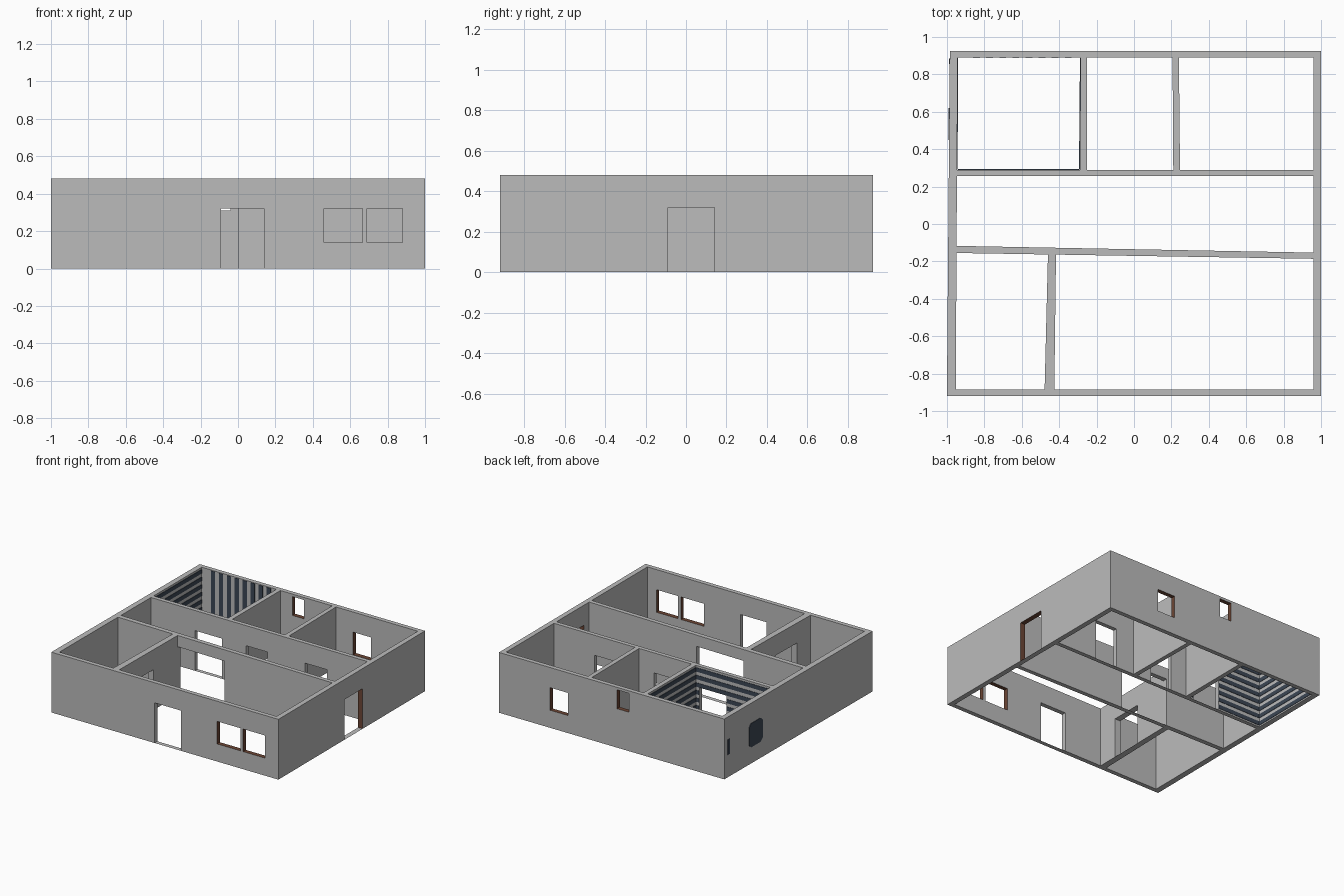
import bpy, bmesh

if "Cube" in bpy.data.objects:
    bpy.data.objects.remove(bpy.data.objects["Cube"])

H = 0.48


def material(name, rgb):
    m = bpy.data.materials.new(name)
    m.diffuse_color = (*rgb, 1)
    m.use_nodes = True
    m.node_tree.nodes["Principled BSDF"].inputs["Base Color"].default_value = m.diffuse_color
    return m


GREY = material("wall grey", (0.5, 0.5, 0.5))
BROWN = material("frame brown", (0.15, 0.06, 0.035))
NAVY = material("dark slate", (0.045, 0.062, 0.09))


def finish(bm, name, mats):
    bmesh.ops.remove_doubles(bm, verts=bm.verts, dist=1e-5)
    me = bpy.data.meshes.new(name)
    bm.to_mesh(me)
    bm.free()
    for m in mats:
        me.materials.append(m)
    ob = bpy.data.objects.new(name, me)
    bpy.context.collection.objects.link(ob)
    return ob


def wall(name, axis, u0, u1, start, end, openings=(), caps=False):
    """Wall along an axis; start/end are its (low, high) sides at u0/u1.
    openings: (from, to, z0, z1, brown_reveal)"""
    us = sorted({u0, u1, *(o[0] for o in openings), *(o[1] for o in openings)})
    zs = sorted({0, H, *(o[2] for o in openings), *(o[3] for o in openings)})

    def pt(u, side, z):
        t = (u - u0) / (u1 - u0)
        v = start[side] + t * (end[side] - start[side])
        return (u, v, z) if axis == "x" else (v, u, z)

    def hole(i, k):
        if not (0 <= i < len(us) - 1 and 0 <= k < len(zs) - 1):
            return None
        u, z = (us[i] + us[i + 1]) / 2, (zs[k] + zs[k + 1]) / 2
        return next((o for o in openings if o[0] < u < o[1] and o[2] < z < o[3]), None)

    bm = bmesh.new()

    def face(pts, mat=0):
        if axis == "y":
            pts = pts[::-1]
        bm.faces.new([bm.verts.new(p) for p in pts]).material_index = mat

    for i in range(len(us) - 1):
        for k in range(len(zs) - 1):
            a, b, c, d = us[i], us[i + 1], zs[k], zs[k + 1]
            bottom = [pt(a, 0, c), pt(a, 1, c), pt(b, 1, c), pt(b, 0, c)]
            if hole(i, k):
                if k == 0:
                    face(bottom)          # flat threshold strip
                continue
            face([pt(a, 0, c), pt(b, 0, c), pt(b, 0, d), pt(a, 0, d)])
            face([pt(b, 1, c), pt(a, 1, c), pt(a, 1, d), pt(b, 1, d)])
            sides = (
                (i, k - 1, k == 0, bottom),
                (i, k + 1, k == len(zs) - 2,
                 [pt(a, 0, d), pt(b, 0, d), pt(b, 1, d), pt(a, 1, d)]),
                (i - 1, k, caps and i == 0,
                 [pt(a, 1, c), pt(a, 0, c), pt(a, 0, d), pt(a, 1, d)]),
                (i + 1, k, caps and i == len(us) - 2,
                 [pt(b, 0, c), pt(b, 1, c), pt(b, 1, d), pt(b, 0, d)]),
            )
            for ni, nk, outer, pts in sides:
                o = hole(ni, nk)
                if o or outer:
                    face(pts, 1 if o and o[4] else 0)
    return finish(bm, name, [GREY, BROWN])


# outer walls
wall("front_wall", "x", -1, 1, (-0.92, -0.885), (-0.92, -0.885),
     [(-0.09, 0.14, 0, 0.32, False), (0.46, 0.665, 0.14, 0.32, True),
      (0.69, 0.88, 0.14, 0.32, True)], True)
wall("back_wall", "x", -0.985, 1, (0.89, 0.925), (0.89, 0.925),
     [(-0.145, -0.04, 0.31, 0.46, True), (0.39, 0.55, 0.14, 0.32, True)], True)
wall("right_wall", "y", -0.885, 0.89, (0.96, 1.0), (0.96, 1.0),
     [(-0.09, 0.14, 0, 0.32, True)])
wall("left_wall", "y", -0.885, 0.89, (-1.0, -0.953), (-0.985, -0.943))

# inner walls
wall("rear_corridor_wall", "x", -0.947, 0.96, (0.257, 0.29), (0.257, 0.29),
     [(-0.56, -0.32, 0, 0.32, False), (-0.11, 0.08, 0, 0.32, False),
      (0.41, 0.605, 0, 0.32, False)])
wall("front_corridor_wall", "x", -0.949, 0.96, (-0.155, -0.117), (-0.186, -0.153),
     [(-0.417, 0.0, 0, 0.39, False)])
wall("rear_partition_left", "y", 0.29, 0.89, (-0.29, -0.252), (-0.285, -0.25))
wall("rear_partition_right", "y", 0.29, 0.89, (0.21, 0.246), (0.206, 0.24))
wall("front_partition", "y", -0.885, -0.163, (-0.478, -0.426), (-0.46, -0.417),
     [(-0.72, -0.46, 0, 0.32, False)])


def prism(bm, outline, axis, lo, hi):
    """Extrude a 2D outline along z or x."""
    def p(a, b, h):
        return (a, b, h) if axis == "z" else (h, a, b)
    f = bm.faces.new([bm.verts.new(p(a, b, lo)) for a, b in outline])
    r = bmesh.ops.extrude_face_region(bm, geom=[f])
    bmesh.ops.translate(bm, verts=[v for v in r["geom"] if isinstance(v, bmesh.types.BMVert)],
                        vec=p(0, 0, hi - lo))
    bmesh.ops.recalc_face_normals(bm, faces=bm.faces)


def rect(a0, a1, b0, b1):
    return [(a0, b0), (a1, b0), (a1, b1), (a0, b1)]


# striped lining of the rear left room
T = 0.003
bm = bmesh.new()
for n in range(8):
    z0 = 0.012 + n * 0.06
    z1 = z0 + 0.032
    prism(bm, [(-0.948, 0.292), (-0.9435, 0.292), (-0.94, 0.888), (-0.944, 0.888)], "z", z0, z1)
    prism(bm, [(-0.294, 0.292), (-0.289, 0.292), (-0.284, 0.888), (-0.289, 0.888)], "z", z0, z1)
    spans = [(-0.94, -0.56), (-0.32, -0.293)] if z0 < 0.31 else [(-0.94, -0.293)]
    for a, b in spans:
        prism(bm, rect(a, b, 0.289, 0.29 + T), "z", z0, z1)
for n in range(8):
    x = -0.86 + n * 0.07
    prism(bm, rect(x, x + 0.036, 0.89 - T, 0.891), "z", 0.005, H - 0.005)
finish(bm, "wall_stripes", [NAVY])

# dark panels on the outside of the left wall
bm = bmesh.new()
c = 0.025
a0, a1, b0, b1 = 0.45, 0.62, 0.13, 0.32
prism(bm, [(a0 + c, b0), (a1 - c, b0), (a1, b0 + c), (a1, b1 - c),
           (a1 - c, b1), (a0 + c, b1), (a0, b1 - c), (a0, b0 + c)], "x", -0.9915, -0.983)
prism(bm, rect(0.855, 0.885, 0.18, 0.3), "x", -0.988, -0.98)
finish(bm, "side_panels", [NAVY])
